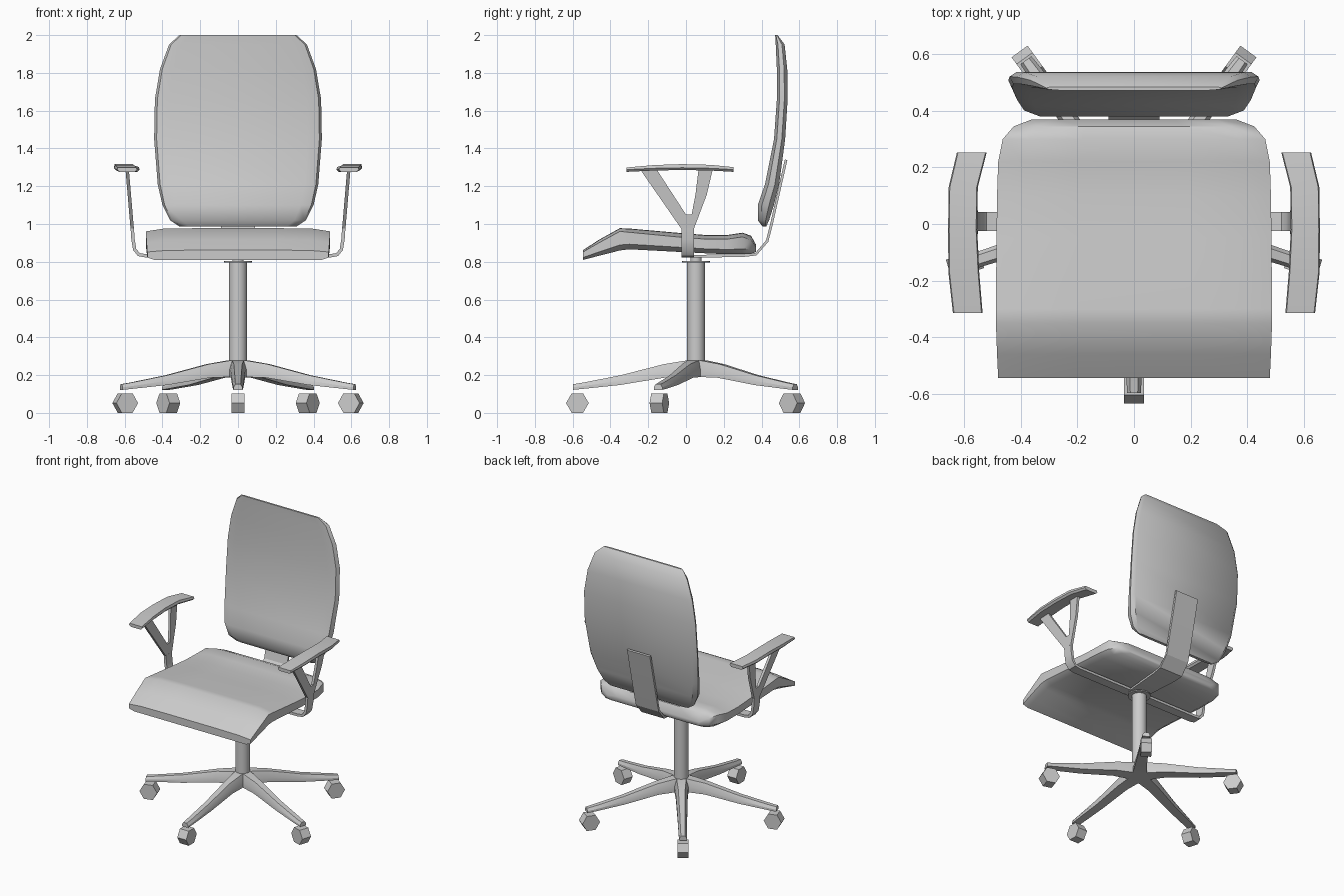
import bpy, bmesh
from math import cos, sin, pi, radians
from mathutils import Vector

if "Cube" in bpy.data.objects:
    bpy.data.objects.remove(bpy.data.objects["Cube"])

CY = 0.053  # y of the column axis


def finish(name, bm, angle=35, mirror=False):
    bmesh.ops.recalc_face_normals(bm, faces=bm.faces)
    me = bpy.data.meshes.new(name)
    bm.to_mesh(me)
    bm.free()
    ob = bpy.data.objects.new(name, me)
    bpy.context.collection.objects.link(ob)
    bpy.ops.object.select_all(action='DESELECT')
    ob.select_set(True)
    bpy.context.view_layer.objects.active = ob
    bpy.ops.object.shade_smooth_by_angle(angle=radians(angle))
    if mirror:
        ob.modifiers.new("Mirror", 'MIRROR')
    return ob


def loft(name, rings, angle=35, mirror=False):
    """Skin a list of equal-length closed rings and cap both ends."""
    bm = bmesh.new()
    vs = [[bm.verts.new(p) for p in r] for r in rings]
    n = len(vs[0])
    for a, b in zip(vs, vs[1:]):
        for i in range(n):
            j = (i + 1) % n
            bm.faces.new((a[i], a[j], b[j], b[i]))
    bm.faces.new(vs[0])
    bm.faces.new(vs[-1])
    return finish(name, bm, angle, mirror)


def thicken(path, t):
    """Turn an open 2D path into a closed strip outline of thickness t."""
    pts = [Vector(p) for p in path]
    left, right = [], []
    for i, p in enumerate(pts):
        d = (pts[min(i + 1, len(pts) - 1)] - pts[max(i - 1, 0)]).normalized()
        nrm = Vector((-d.y, d.x)) * t / 2
        left.append(p + nrm)
        right.append(p - nrm)
    return left, right


# Seat: sections along y (y, half width, top z, bottom z, edge drop)
seat = [(-.545, .48, .86, .81, .008), (-.46, .484, .915, .832, .014),
        (-.35, .488, .976, .86, .015), (-.30, .488, .974, .866, .018),
        (-.05, .486, .952, .853, .02), (.10, .484, .94, .845, .02),
        (.22, .48, .94, .84, .02), (.30, .464, .952, .84, .02),
        (.345, .425, .935, .842, .02), (.37, .36, .89, .852, .01)]
rings = []
for y, w, zt, zb, d in seat:
    half = [(.92 * w, zb), (w, zb + .025 * (zt - zb) / .1), (w, zt - d), (.8 * w, zt), (.4 * w, zt + .002)]
    rings.append([(x, y, z) for x, z in half] + [(-x, y, z) for x, z in reversed(half)])
loft("seat", rings, 40)

# Backrest: sections along z (z, half width, front y, back y)
back = [(.987, .31, .405, .425), (1.02, .36, .38, .44), (1.10, .40, .38, .465),
        (1.21, .425, .418, .493), (1.45, .444, .466, .525), (1.66, .44, .481, .538),
        (1.82, .413, .481, .536), (1.95, .365, .475, .522), (2.0, .31, .472, .485)]
rings = []
for z, w, yf, yb in back:
    half = [(.94 * w, yb), (w, yb - .3 * (yb - yf)), (.97 * w, yf + .25 * (yb - yf)), (.83 * w, yf)]
    rings.append([(x, y, z) for x, y in half] + [(-x, y, z) for x, y in reversed(half)])
loft("backrest", rings, 40)

# Back support bar: bent flat strip from the column up behind the backrest
l, r = thicken([(-.02, .829), (.30, .832), (.37, .84), (.43, .91), (.455, 1.01), (.53, 1.34)], .014)
widths = [.06, .085, .09, .09, .09, .09]
loft("back_support", [[(-w, *a), (w, *a), (w, *b), (-w, *b)] for a, b, w in zip(l, r, widths)], 20)

# Arm bracket: strip running under the seat and bending up at the sides
l, r = thicken([(0, .832), (.49, .832), (.525, .838), (.547, .865), (.556, .92), (.56, .98)], .018)
loft("arm_bracket", [[(a.x, -.025, a.y), (a.x, .042, a.y), (b.x, .042, b.y), (b.x, -.025, b.y)]
                     for a, b in zip(l, r)], 30, True)

# Arm fork: Y-shaped upright, leaning outwards towards the pad
fork = [(-.025, .975), (.042, .975), (.11, 1.155), (.142, 1.292), (.067, 1.292),
        (.05, 1.155), (.03, 1.05), (0, 1.05), (-.155, 1.288), (-.24, 1.285)]
bm = bmesh.new()
sides = []
for off in (-.009, .009):
    sides.append([bm.verts.new((.56 + off + (z - .975) * .085, y, z)) for y, z in fork])
    bm.faces.new(sides[-1])
for i in range(len(fork)):
    j = (i + 1) % len(fork)
    bm.faces.new((sides[0][i], sides[0][j], sides[1][j], sides[1][i]))
finish("arm_fork", bm, 20, True)

# Arm pads: sections along y (y, inner x, outer x, bottom z, top z)
pad = [(-.315, .535, .64, 1.276, 1.299), (-.17, .547, .656, 1.283, 1.312),
       (-.02, .554, .657, 1.286, 1.317), (.13, .552, .655, 1.283, 1.313),
       (.252, .521, .626, 1.276, 1.301)]
loft("arm_pad", [[(a + .012, y, zb), (b - .012, y, zb), (b, y, zb + .012), (b - .004, y, zt),
                  (a + .004, y, zt), (a, y, zb + .012)] for y, a, b, zb, zt in pad], 25, True)


# Column, top flange and neck joining the seat frame
def cylinder(name, rad, z0, z1):
    loft(name, [[(rad * cos(i * pi / 10), CY + rad * sin(i * pi / 10), z) for i in range(20)]
                for z in (z0, z1)])


cylinder("column", .048, .20, .80)
cylinder("column_flange", .074, .795, .803)
cylinder("column_neck", .03, .80, .828)

# Star base: five tapering legs (r, top half width, bottom half width, top z, bottom z) and hexagonal casters
leg = [(0, .03, .045, .278, .19), (.06, .03, .045, .276, .19), (.17, .022, .038, .258, .186),
       (.40, .017, .031, .199, .148), (.60, .015, .027, .16, .127), (.65, .013, .024, .152, .122)]
for k in range(5):
    a = -pi / 2 + k * 2 * pi / 5

    def place(rad, t, z):
        return (rad * cos(a) - t * sin(a), CY + rad * sin(a) + t * cos(a), z)

    loft(f"base_leg_{k + 1}", [[place(rd, -wb, zb), place(rd, wb, zb), place(rd, wb, zb + .45 * (zt - zb)),
                                place(rd, wt, zt), place(rd, -wt, zt), place(rd, -wb, zb + .45 * (zt - zb))]
                               for rd, wt, wb, zt, zb in leg], 25)
    loft(f"caster_{k + 1}", [[place(.628 + .06 * cos(i * pi / 3), t, .052 + .06 * sin(i * pi / 3))
                              for i in range(6)] for t in (-.035, .035)])
